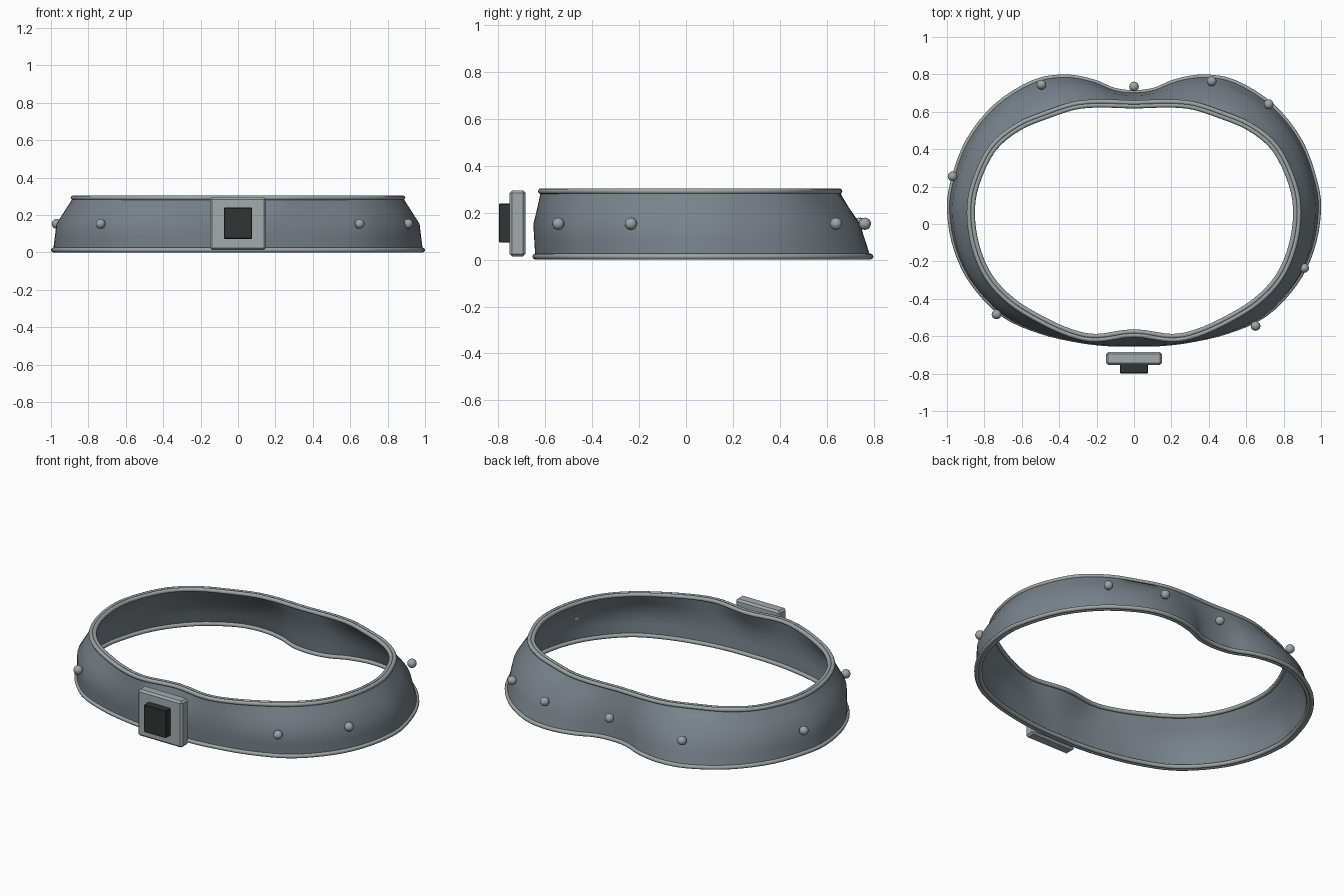
import bpy, bmesh, math
from mathutils import Vector

if "Cube" in bpy.data.objects:
    bpy.data.objects.remove(bpy.data.objects["Cube"])


def material(name, rgb):
    m = bpy.data.materials.new(name)
    m.diffuse_color = (*rgb, 1)
    m.use_nodes = True
    m.node_tree.nodes["Principled BSDF"].inputs["Base Color"].default_value = m.diffuse_color
    return m


leather = material("slate_grey", (0.19, 0.225, 0.255))
trim = material("trim_grey", (0.34, 0.37, 0.375))
plate = material("plate_grey", (0.37, 0.41, 0.42))
dark = material("near_black", (0.03, 0.036, 0.034))

# Right half of each outline, from back centre round to front centre
BOTTOM = [(0, .703), (.11, .717), (.22, .762), (.37, .787), (.54, .757), (.74, .63),
          (.89, .44), (.97, .22), (.987, .06), (.95, -.14), (.86, -.32), (.70, -.485),
          (.50, -.575), (.30, -.622), (.14, -.641), (0, -.643)]
TOP = [(0, .649), (.09, .652), (.20, .654), (.32, .642), (.46, .597), (.624, .528),
       (.765, .41), (.856, .222), (.882, .06), (.857, -.122), (.785, -.289), (.663, -.42),
       (.503, -.52), (.34, -.593), (.20, -.619), (0, -.594)]


def outline(half, steps=4):
    """Mirror the half outline and smooth it into a closed loop."""
    pts = half + [(-x, y) for x, y in half[-2:0:-1]]
    pts = [Vector(p) for p in pts]
    n, out = len(pts), []
    for i in range(n):
        a, b, c, d = (pts[(i + k) % n] for k in (-1, 0, 1, 2))
        for s in range(steps):
            t = s / steps
            out.append(0.5 * (2 * b + (c - a) * t + (2 * a - 5 * b + 4 * c - d) * t * t
                              + (3 * b - a - 3 * c + d) * t ** 3))
    return out


low, high = outline(BOTTOM), outline(TOP)
Z0, Z1, THICK, RIM = 0.013, 0.292, 0.015, 0.0125


def middle(a, b):
    """Point of the waist outline: steep below it, leaning in above it."""
    p = a.lerp(b, 0.14 + 0.22 * a.y)
    p.y -= 0.008 * max(0, -a.y) / 0.64
    return p


mid = [middle(a, b) for a, b in zip(low, high)]


def ring(t):
    """Outline at height fraction t, through the waist at one half."""
    if t <= 0.5:
        pts = [a.lerp(b, t * 2) for a, b in zip(low, mid)]
    else:
        pts = [a.lerp(b, t * 2 - 1) for a, b in zip(mid, high)]
    return [(p.x, p.y, Z0 + (Z1 - Z0) * t) for p in pts]


def finish(name, bm, mat, smooth=True):
    bmesh.ops.recalc_face_normals(bm, faces=bm.faces)
    me = bpy.data.meshes.new(name)
    bm.to_mesh(me)
    bm.free()
    me.materials.append(mat)
    ob = bpy.data.objects.new(name, me)
    bpy.context.collection.objects.link(ob)
    if smooth:
        bpy.context.view_layer.objects.active = ob
        bpy.ops.object.select_all(action='DESELECT')
        ob.select_set(True)
        bpy.ops.object.shade_smooth_by_angle(angle=math.radians(50))
    return ob


def loft(name, loops, mat):
    """Skin a closed stack of closed loops."""
    bm = bmesh.new()
    rows = [[bm.verts.new(p) for p in loop] for loop in loops]
    n = len(rows[0])
    for j, row in enumerate(rows):
        nxt = rows[(j + 1) % len(rows)]
        for i in range(n):
            k = (i + 1) % n
            bm.faces.new((row[i], row[k], nxt[k], nxt[i]))
    return finish(name, bm, mat)


def offset(loop, out, up):
    """Move a loop outward along its plan normals and upward."""
    n, res = len(loop), []
    for i, p in enumerate(loop):
        a, b = Vector(loop[i - 1]), Vector(loop[(i + 1) % n])
        d = b - a
        nrm = Vector((-d.y, d.x, 0)).normalized()
        res.append(Vector(p) + nrm * out + Vector((0, 0, up)))
    return res


# Flared band: outer wall up, inner wall down
outer = [ring(t / 4) for t in range(5)]
inner = [offset(r, -THICK, 0) for r in reversed(outer)]
loft("belt_band", outer + inner, leather)

# Double round piping along both edges, outside and inside the wall
for name, t in (("lower_rim", 0), ("upper_rim", 1)):
    for side, shift in (("outer", 0), ("inner", -0.019)):
        angles = [math.tau * k / 8 for k in range(8)]
        loft(f"{name}_{side}", [offset(ring(t), shift + RIM * math.cos(a), RIM * math.sin(a))
                                for a in angles], trim)

# Studs around the band
STUDS = [(0, .735), (.415, .763), (.72, .64), (.91, -.235), (.65, -.545),
         (-.735, -.483), (-.97, .255), (-.495, .745)]
for x, y in STUDS:
    bm = bmesh.new()
    bmesh.ops.create_uvsphere(bm, u_segments=16, v_segments=10, radius=0.026)
    bmesh.ops.translate(bm, verts=bm.verts, vec=(x, y, 0.153))
    finish("stud", bm, trim)


def box(name, lo, hi, mat, bevel):
    bm = bmesh.new()
    bmesh.ops.create_cube(bm, size=1)
    lo, hi = Vector(lo), Vector(hi)
    for v in bm.verts:
        v.co = (lo + hi) / 2 + v.co * (hi - lo)
    bmesh.ops.bevel(bm, geom=bm.edges[:], offset=bevel, segments=1, affect='EDGES')
    finish(name, bm, mat, False)


# Buckle plate and dark centre block
box("buckle_plate", (-.149, -.753, .014), (.149, -.684, .295), plate, 0.011)
box("buckle_centre", (-.074, -.798, .073), (.074, -.74, .239), dark, 0.003)
